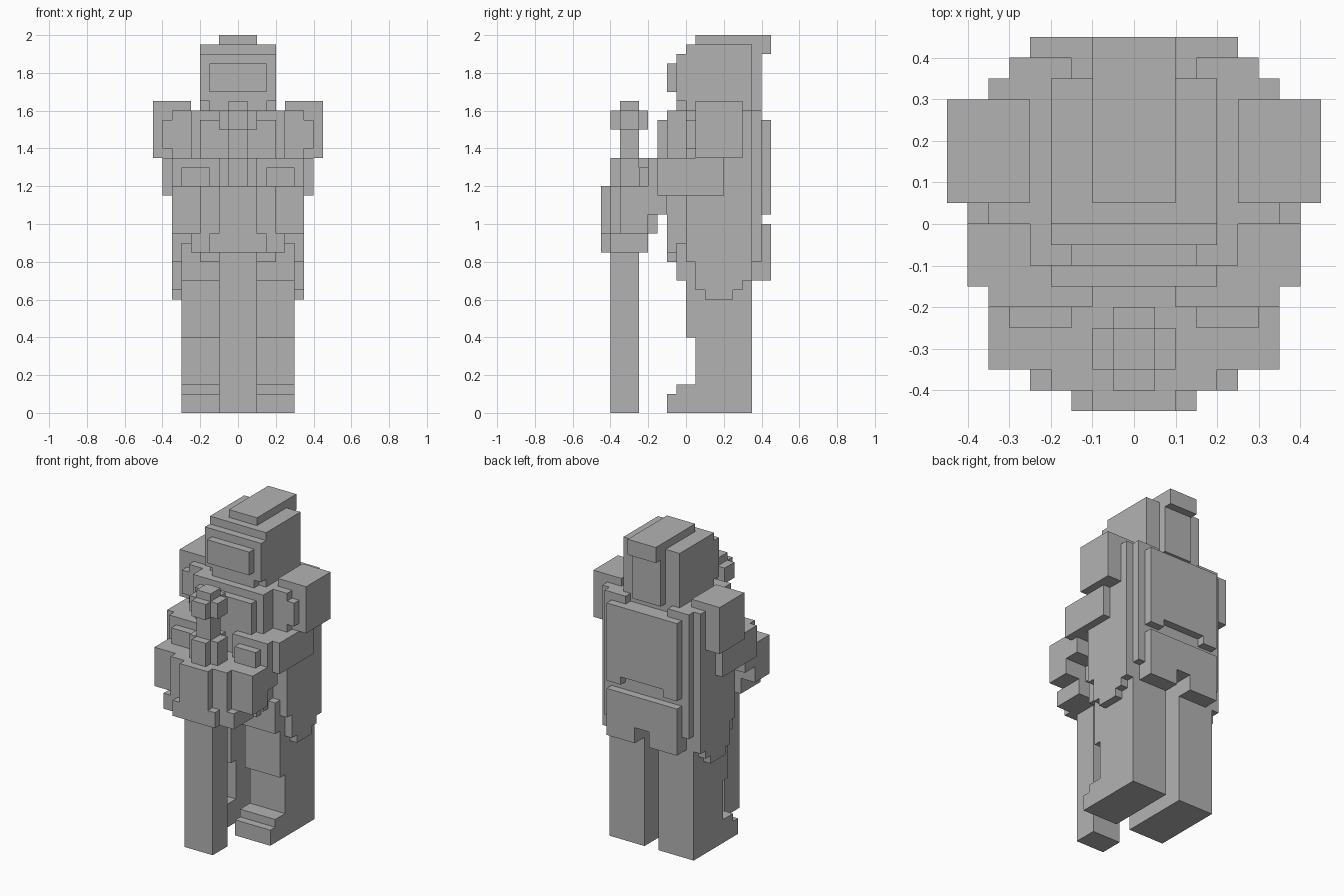
import bpy
import bmesh
from mathutils import Matrix, Vector

cube = bpy.data.objects.get("Cube")
if cube:
    bpy.data.objects.remove(cube, do_unlink=True)

GREY = (0.45, 0.45, 0.45, 1.0)
stone = bpy.data.materials.new("stone grey")
stone.use_nodes = True
stone.diffuse_color = GREY
stone.node_tree.nodes["Principled BSDF"].inputs["Base Color"].default_value = GREY

U = 0.05  # size of one block


def part(name, *boxes, mirror=False):
    """Object made of block-aligned boxes: x0, x1, y0, y1, z0, z1 in blocks."""
    bm = bmesh.new()
    for x0, x1, y0, y1, z0, z1 in boxes:
        size = Vector((x1 - x0, y1 - y0, z1 - z0)) * U
        centre = Vector((x0 + x1, y0 + y1, z0 + z1)) * U / 2
        bmesh.ops.create_cube(bm, size=1, matrix=Matrix.Translation(centre) @ Matrix.Diagonal(size).to_4x4())
    mesh = bpy.data.meshes.new(name)
    bm.to_mesh(mesh)
    bm.free()
    mesh.materials.append(stone)
    obj = bpy.data.objects.new(name, mesh)
    bpy.context.collection.objects.link(obj)
    if mirror:
        mod = obj.modifiers.new("Mirror", "MIRROR")
        mod.use_mirror_merge = False
    return obj


def wide(half, y0, y1, z0, z1):
    """Box centred on x = 0."""
    return (-half, half, y0, y1, z0, z1)


# Head
part("helmet", wide(4, 0, 7, 32, 39), wide(4, -1, 0, 33, 38), wide(3, -1, 0, 32, 33))
part("visor", wide(3, -2, -1, 34, 37))
part("helmet_crest", wide(2, 1, 8, 38, 40), wide(2, 7, 8, 32, 38), wide(2, 8, 9, 38, 40))

# Body
part("torso", wide(7, 0, 7, 19, 32), wide(5, -2, 0, 19, 32), wide(6, 7, 8, 19, 31))
part("chest_plate", wide(4, -3, -2, 24, 31))
part("back_strap", (3, 6, 7, 8, 31, 32), mirror=True)
part("back_plate", wide(5, 8, 9, 22, 31))
part("back_plate_flap", (3, 5, 8, 9, 21, 22), mirror=True)

# Waist armour
part("pelvis", wide(6, 0, 7, 16, 19), wide(6, 7, 8, 16, 19))
part("belt_front", wide(5, -2, 0, 17, 19), wide(4, -2, 0, 16, 17))
part("rear_skirt", wide(5, 8, 9, 16, 20))
part("rear_skirt_flap", (1, 5, 7, 9, 14, 16), mirror=True)
part("front_tasset", (1, 6, -1, 0, 14, 18), mirror=True)
part("hip_plate", (6, 7, 0, 7, 16, 20), (6, 7, 1, 7, 14, 16),
     (6, 7, 1, 6, 13, 14), (6, 7, 2, 5, 12, 13), mirror=True)

# Arms
part("pauldron", (5, 9, 1, 6, 27, 33), mirror=True)
part("upper_arm", (5, 8, 0, 5, 28, 31), mirror=True)
part("forearm", (4, 8, -3, 4, 23, 27), mirror=True)
part("hand", (2, 7, -4, -3, 22, 27), (3, 6, -5, -4, 24, 26), (3, 7, -4, -2, 21, 23), mirror=True)

# Legs
part("leg", (1, 6, 0, 7, 8, 17), (1, 6, 1, 7, 0, 8), mirror=True)
part("foot", (1, 6, -2, 1, 0, 2), (1, 6, -1, 1, 2, 3), mirror=True)

# Sword held point down
part("sword_blade", wide(2, -8, -5, 0, 19))
part("sword_guard", wide(7, -7, -4, 19, 24), wide(4, -8, -7, 19, 24), wide(2, -9, -8, 19, 24),
     wide(4, -4, -3, 19, 24))
part("sword_guard_base", wide(5, -8, -4, 17, 19), wide(3, -9, -8, 17, 19))
part("sword_grip", wide(1, -7, -5, 24, 33), wide(1, -8, -4, 24, 27), wide(2, -7, -5, 24, 27))
part("sword_pommel", wide(1, -8, -4, 30, 32), wide(2, -7, -5, 30, 32))
